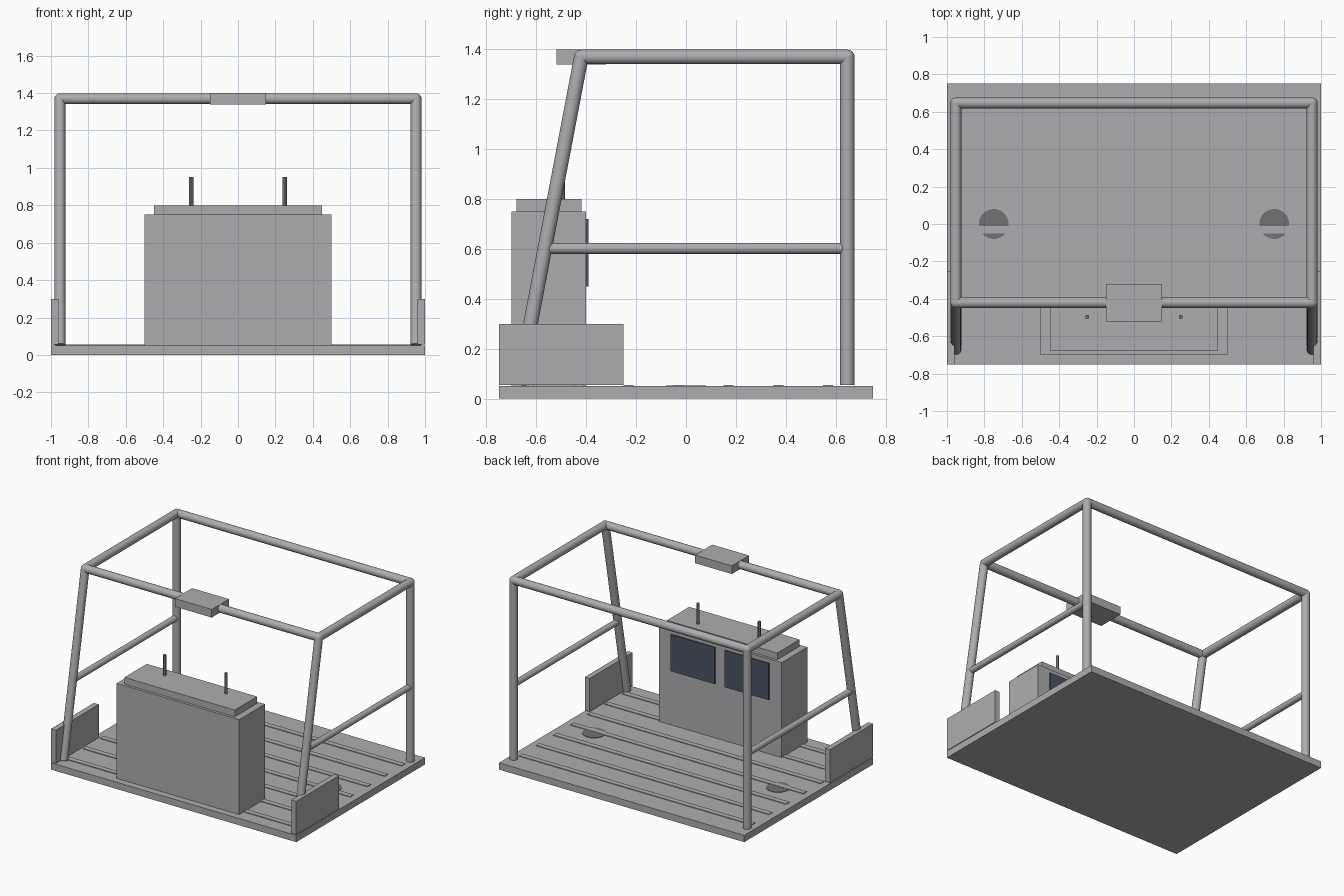
import bpy
from mathutils import Vector

if "Cube" in bpy.data.objects:
    bpy.data.objects.remove(bpy.data.objects["Cube"], do_unlink=True)


def material(name, rgb):
    m = bpy.data.materials.new(name)
    m.use_nodes = True
    m.diffuse_color = (*rgb, 1)
    bsdf = next(n for n in m.node_tree.nodes if n.type == 'BSDF_PRINCIPLED')
    bsdf.inputs["Base Color"].default_value = (*rgb, 1)
    return m


GREY = material("light grey", (0.42, 0.42, 0.435))
DARK = material("dark grey", (0.17, 0.17, 0.18))
SCREEN = material("screen blue", (0.07, 0.09, 0.13))


def finish(name, mat, smooth=False):
    ob = bpy.context.object
    ob.name = name
    ob.data.materials.append(mat)
    if smooth:
        bpy.ops.object.shade_smooth_by_angle()
    return ob


def box(name, lo, hi, mat=GREY):
    lo, hi = Vector(lo), Vector(hi)
    bpy.ops.mesh.primitive_cube_add(size=1, location=(lo + hi) / 2)
    bpy.context.object.scale = hi - lo
    bpy.ops.object.transform_apply(location=False, rotation=False, scale=True)
    return finish(name, mat)


def tube(name, a, b, r, mat=GREY, sides=20):
    a, b = Vector(a), Vector(b)
    bpy.ops.mesh.primitive_cylinder_add(vertices=sides, radius=r, depth=(b - a).length,
                                        location=(a + b) / 2)
    bpy.context.object.rotation_euler = (b - a).to_track_quat('Z', 'Y').to_euler()
    return finish(name, mat, True)


def joint(name, at, r):
    bpy.ops.mesh.primitive_uv_sphere_add(segments=20, ring_count=10, radius=r, location=at)
    return finish(name, GREY, True)


# Deck with raised grip strips
DECK = 0.05
box("deck", (-1, -0.75, 0), (1, 0.75, DECK))
for i in range(7):
    y = -0.63 + 0.2 * i
    box(f"grip_strip_{i + 1}", (-0.95, y - 0.02, DECK - 0.01), (0.95, y + 0.02, DECK + 0.005))

# Console
box("console_body", (-0.5, -0.7, DECK), (0.5, -0.4, 0.75))
box("console_top", (-0.45, -0.68, 0.75), (0.45, -0.42, 0.8))

# Frame corners
R, X, TOP = 0.029, 0.952, 1.37
BACK, FRONT, FOOT = 0.647, -0.42, -0.67

for side, s in (("left", 1), ("right", -1)):
    # Frame sides
    tube(f"back_post_{side}", (s * X, BACK, 0.055), (s * X, BACK, TOP), R)
    tube(f"front_post_{side}", (s * X, FOOT, 0.055), (s * X, FRONT, TOP), R)
    tube(f"top_rail_{side}", (s * X, FRONT, TOP), (s * X, BACK, TOP), R)
    tube(f"mid_rail_{side}", (s * X, -0.56, 0.602), (s * X, BACK, 0.602), 0.022)
    joint(f"back_joint_{side}", (s * X, BACK, TOP), R)
    joint(f"front_joint_{side}", (s * X, FRONT, TOP), R)
    # Side panels
    xs = sorted((s * 0.96, s))
    box(f"side_panel_{side}", (xs[0], -0.75, 0.055), (xs[1], -0.25, 0.3))
    # Deck discs, control sticks and screens
    tube(f"deck_disc_{side}", (s * 0.75, 0, DECK - 0.01), (s * 0.75, 0, DECK + 0.003), 0.08, DARK, 32)
    tube(f"control_stick_{side}", (s * 0.25, -0.497, 0.8), (s * 0.25, -0.497, 0.95), 0.011, DARK, 12)
    xs = sorted((s * 0.04, s * 0.4))
    box(f"screen_{side}", (xs[0], -0.4, 0.45), (xs[1], -0.391, 0.72), SCREEN)

# Cross bars and overhead box
tube("front_cross_bar", (-X, FRONT, TOP), (X, FRONT, TOP), R)
tube("back_cross_bar", (-X, BACK, TOP), (X, BACK, TOP), R)
box("overhead_box", (-0.15, -0.52, 1.34), (0.15, -0.32, 1.4))
